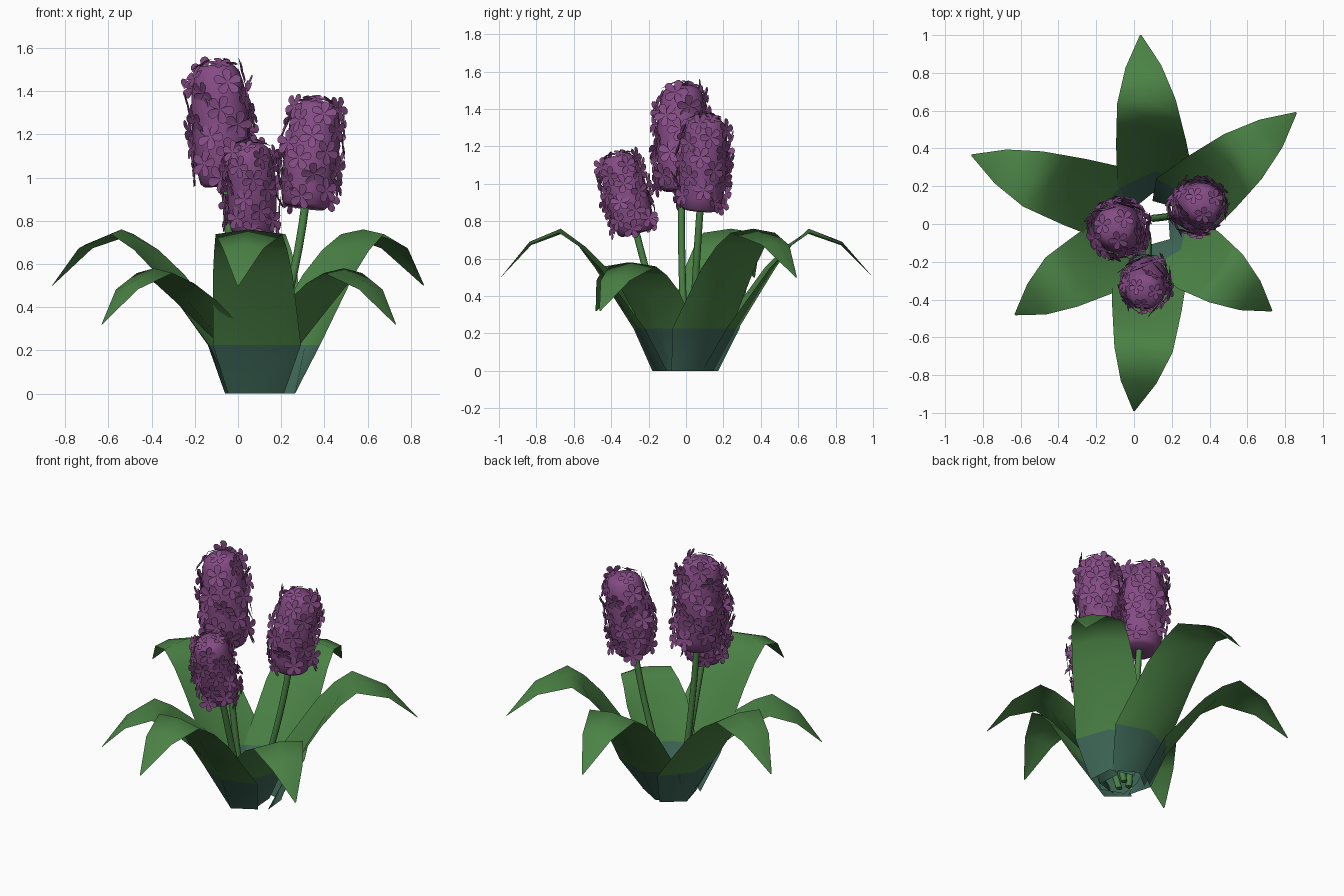
import bpy, math, random
from mathutils import Vector, Matrix

if "Cube" in bpy.data.objects:
    bpy.data.objects.remove(bpy.data.objects["Cube"])

random.seed(4)


def material(name, rgb):
    m = bpy.data.materials.new(name)
    m.diffuse_color = (*rgb, 1)
    m.use_nodes = True
    m.node_tree.nodes["Principled BSDF"].inputs["Base Color"].default_value = m.diffuse_color
    return m


GREEN = material("leaf green", (0.07, 0.225, 0.06))
TEAL = material("base teal", (0.05, 0.14, 0.10))
PURPLE = material("blossom purple", (0.235, 0.072, 0.235))


def make(name, verts, faces, mats, smooth_angle=None):
    me = bpy.data.meshes.new(name)
    me.from_pydata([tuple(v) for v in verts], [], faces)
    for m in mats:
        me.materials.append(m)
    ob = bpy.data.objects.new(name, me)
    bpy.context.collection.objects.link(ob)
    if smooth_angle:
        bpy.ops.object.select_all(action='DESELECT')
        ob.select_set(True)
        bpy.context.view_layer.objects.active = ob
        bpy.ops.object.shade_smooth_by_angle(angle=math.radians(smooth_angle))
    return ob


def skin(rings, n):
    """Side quads between rings of n points plus both end caps."""
    faces = [(r * n + i, r * n + (i + 1) % n, (r + 1) * n + (i + 1) % n, (r + 1) * n + i)
             for r in range(rings - 1) for i in range(n)]
    return faces + [tuple(reversed(range(n))), tuple((rings - 1) * n + i for i in range(n))]


# Leaves: arching strips folded along the midrib, teal below the first bend
BIG_Z = (0, 0.225, 0.55, 0.675, 0.76, 0.69, 0.50)
SMALL_Z = (0, 0.225, 0.43, 0.52, 0.58, 0.50, 0.32)
HALF_WIDTH = (0.13, 0.205, 0.185, 0.17, 0.155, 0.095, 0.004)
SAG = (0.09, 0.08, 0.045, 0.025, 0.005, 0, 0)     # edges fold towards the plant
DROOP = (0, 0, 0, 0.01, 0.022, 0.018, 0)          # edges hang below the midrib


def leaf(name, base, shoulder, peak, tip, heights, base_scale=1.0):
    b, s, p, t = (Vector((*q, 0)) for q in (base, shoulder, peak, tip))
    line = (b, s, s.lerp(p, 0.53), s.lerp(p, 0.77), p, p.lerp(t, 0.52), t)
    out = (t - b).normalized()
    side = Vector((-out.y, out.x, 0))
    verts, faces = [], []
    for j, (c, z, w, sag, droop) in enumerate(zip(line, heights, HALF_WIDTH, SAG, DROOP)):
        w *= base_scale if j < 2 else 1
        for k in (-1, 0, 1):
            verts.append(c + side * w * k - out * sag * abs(k) + Vector((0, 0, z - droop * abs(k))))
    for r in range(6):
        for k in range(2):
            a = r * 3 + k
            faces.append((a, a + 1, a + 4, a + 3))
    ob = make(name, verts, faces, [GREEN, TEAL], 80)
    for poly in ob.data.polygons:
        poly.material_index = 1 if poly.center.z < 0.22 else 0


leaf("front_leaf", (0.075, -0.18), (0.08, -0.28), (0.05, -0.67), (0, -0.99), BIG_Z)
leaf("back_leaf", (0.10, 0.165), (0.11, 0.28), (0.065, 0.655), (0.035, 1.0), BIG_Z)
leaf("right_back_leaf", (0.25, 0.08), (0.31, 0.135), (0.58, 0.36), (0.86, 0.59), BIG_Z)
leaf("left_back_leaf", (-0.06, 0.08), (-0.14, 0.12), (-0.54, 0.24), (-0.86, 0.365), BIG_Z)
leaf("right_front_leaf", (0.19, -0.08), (0.25, -0.135), (0.49, -0.29), (0.73, -0.46), SMALL_Z, 0.85)
leaf("left_front_leaf", (0.01, -0.08), (-0.06, -0.135), (-0.39, -0.31), (-0.63, -0.48), SMALL_Z, 0.85)


# Blossom body profile: (fraction of length, fraction of radius)
BODY = ((0, 0.70), (0.03, 0.84), (0.15, 0.94), (0.4, 1.0), (0.65, 0.98),
        (0.85, 0.88), (0.95, 0.76), (1.0, 0.55))


def body_radius(t):
    for (t0, r0), (t1, r1) in zip(BODY, BODY[1:]):
        if t <= t1:
            return r0 + (r1 - r0) * (t - t0) / (t1 - t0)
    return BODY[-1][1]


def floret(verts, faces, centre, normal, size):
    """Flat five-petal star of 30 points."""
    rot = normal.to_track_quat('Z', 'Y') @ Matrix.Rotation(random.uniform(0, 6), 3, 'Z').to_quaternion()
    first = len(verts)
    verts.append(centre)
    for i in range(30):
        a = math.tau * i / 30
        r = size * (0.42 + 0.58 * abs(math.cos(2.5 * a)) ** 0.6)
        verts.append(centre + rot @ Vector((r * math.cos(a), r * math.sin(a), 0.08 * size)))
    faces += [(first, first + 1 + i, first + 1 + (i + 1) % 30) for i in range(30)]


def flower(name, root, bottom, top, radius, petal):
    root, bottom, top = Vector(root), Vector(bottom), Vector(top)
    axis = (top - bottom).normalized()
    length = (top - bottom).length
    frame = axis.to_track_quat('Z', 'Y')

    # Stem: gently curved tube
    bend = bottom - axis * 0.4
    verts = []
    for j in range(9):
        t = j / 8
        c = root * (1 - t) ** 2 + bend * 2 * t * (1 - t) + (bottom + axis * 0.03) * t * t
        verts += [c + Vector((0.019 * math.cos(a), 0.019 * math.sin(a), 0))
                  for a in (math.tau * i / 8 for i in range(8))]
    make(name + "_stem", verts, skin(9, 8), [GREEN], 50)

    # Body: rounded barrel
    verts = [bottom + frame @ Vector((radius * r * math.cos(a), radius * r * math.sin(a), length * t))
             for t, r in BODY for a in (math.tau * i / 14 for i in range(14))]
    make(name + "_blossom_body", verts, skin(len(BODY), 14), [PURPLE], 50)

    # Florets spread spirally over the body
    verts, faces = [], []
    count = 34
    for i in range(count):
        t = 0.06 + 0.9 * i / (count - 1)
        a = i * 2.39996
        n = Vector((math.cos(a), math.sin(a), 2.5 * max(0, t - 0.8)))
        r = radius * body_radius(t) + 0.012
        c = bottom + frame @ Vector((r * math.cos(a), r * math.sin(a), length * t))
        tilt = Vector([random.uniform(-0.35, 0.35) for _ in range(3)])
        floret(verts, faces, c, (frame @ (n.normalized() + tilt)).normalized(), petal)
    # Crown florets
    for i in range(3):
        a = i * math.tau / 3 + 0.4
        c = bottom + frame @ Vector((0.5 * radius * math.cos(a), 0.5 * radius * math.sin(a), length + 0.006))
        n = Vector((0.5 * math.cos(a), 0.5 * math.sin(a), 1))
        floret(verts, faces, c, (frame @ n).normalized(), petal * 0.8)
    make(name + "_florets", verts, faces, [PURPLE])


flower("left_flower", (0.04, 0.0, 0), (-0.06, -0.025, 0.96), (-0.10, -0.02, 1.52), 0.135, 0.068)
flower("right_flower", (0.10, 0.03, 0), (0.31, 0.075, 0.86), (0.37, 0.112, 1.35), 0.128, 0.061)
flower("front_flower", (0.07, -0.05, 0), (0.07, -0.265, 0.735), (0.055, -0.37, 1.15), 0.116, 0.055)
